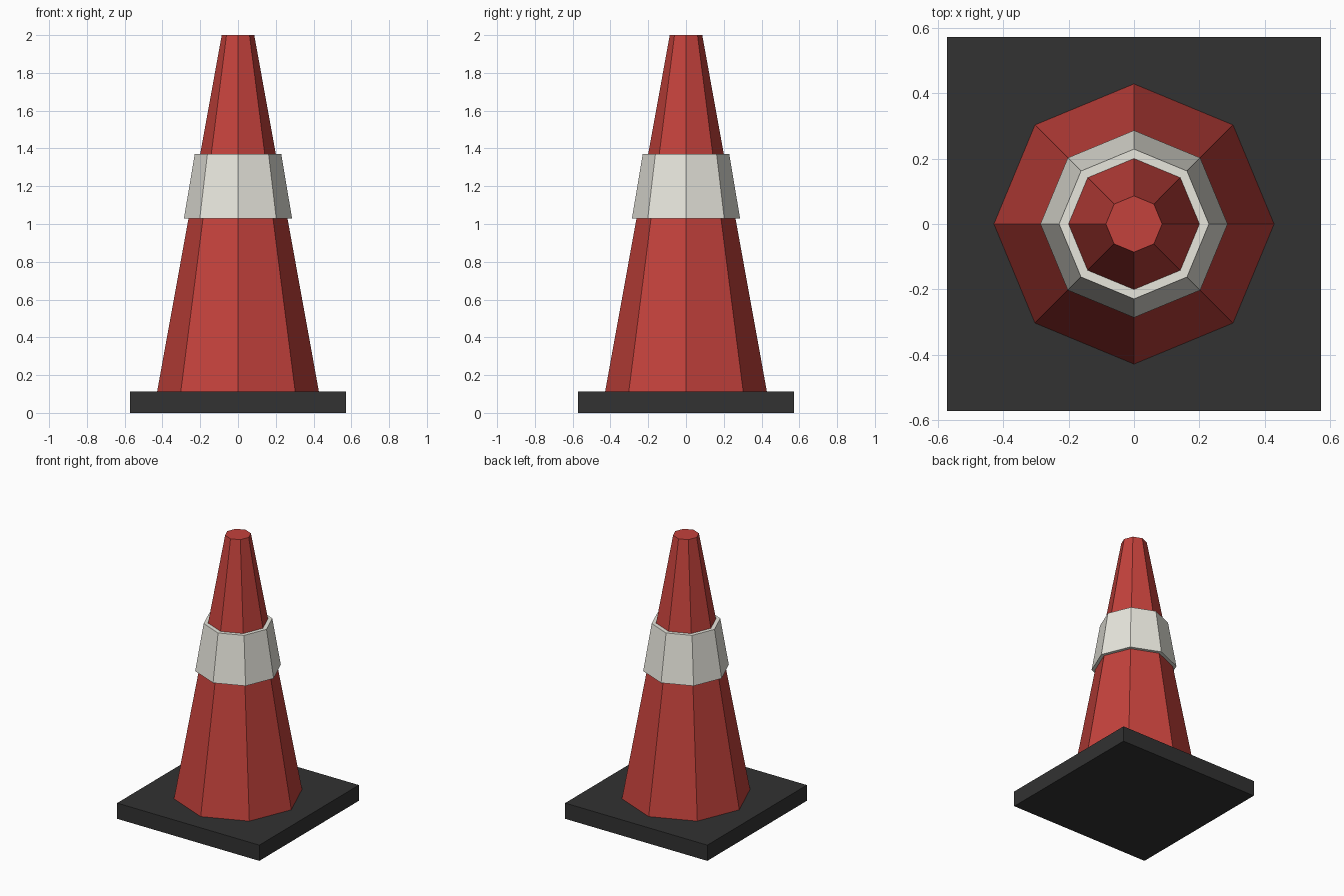
import bpy
import bmesh
from mathutils import Matrix

cube = bpy.data.objects.get("Cube")
if cube:
    bpy.data.objects.remove(cube, do_unlink=True)


def material(name, rgb):
    mat = bpy.data.materials.new(name)
    mat.use_nodes = True
    color = (*rgb, 1.0)
    mat.diffuse_color = color
    mat.node_tree.nodes["Principled BSDF"].inputs["Base Color"].default_value = color
    return mat


def finish(name, bm, mat):
    mesh = bpy.data.meshes.new(name)
    bm.to_mesh(mesh)
    bm.free()
    mesh.materials.append(mat)
    obj = bpy.data.objects.new(name, mesh)
    bpy.context.collection.objects.link(obj)
    return obj


def octagon_frustum(name, r_low, r_high, z_low, z_high, mat):
    """Flat-sided tapered piece with corners on the x and y axes."""
    bm = bmesh.new()
    bmesh.ops.create_cone(
        bm, cap_ends=True, segments=8, radius1=r_low, radius2=r_high,
        depth=z_high - z_low,
        matrix=Matrix.Translation((0, 0, (z_low + z_high) / 2)))
    return finish(name, bm, mat)


red = material("cone red", (0.55, 0.054, 0.045))
white = material("band off white", (0.8, 0.79, 0.72))
black = material("rubber black", (0.032, 0.032, 0.032))

BASE_WIDTH, BASE_HEIGHT = 1.142, 0.114

# Square rubber foot
bm = bmesh.new()
bmesh.ops.create_cube(bm, size=1.0)
bmesh.ops.scale(bm, vec=(BASE_WIDTH, BASE_WIDTH, BASE_HEIGHT), verts=bm.verts)
bmesh.ops.translate(bm, vec=(0, 0, BASE_HEIGHT / 2), verts=bm.verts)
finish("base_plate", bm, black)

# Tapered body and the raised band around it
octagon_frustum("cone_body", 0.428, 0.086, BASE_HEIGHT, 2.0, red)
octagon_frustum("reflective_band", 0.286, 0.229, 1.03, 1.371, white)
